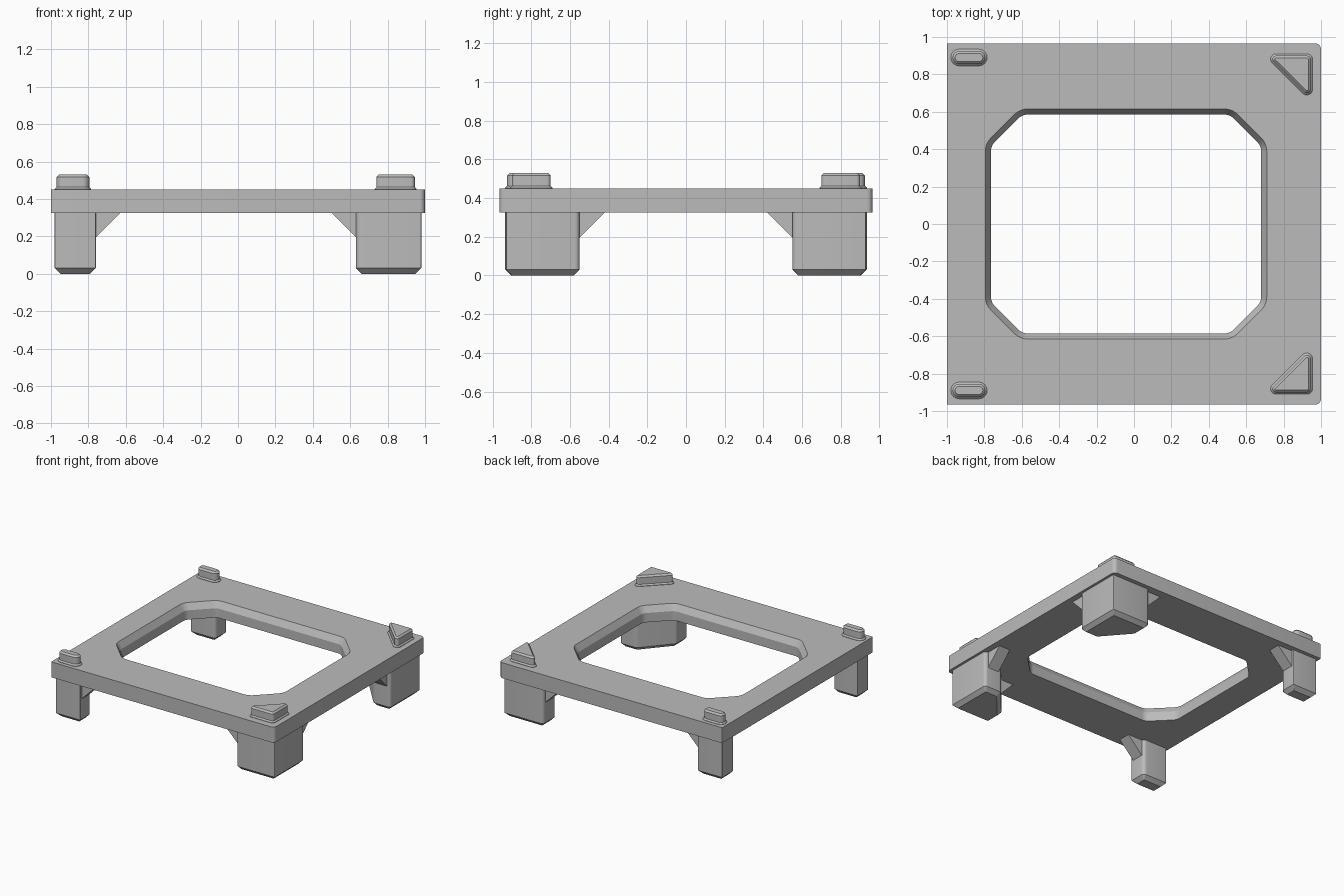
import bpy, bmesh
from math import tan, cos, sin, pi, radians
from mathutils import Vector

if "Cube" in bpy.data.objects:
    bpy.data.objects.remove(bpy.data.objects["Cube"], do_unlink=True)

grey = bpy.data.materials.new("mid_grey")
grey.use_nodes = True
GREY = (0.5, 0.5, 0.5, 1)
grey.diffuse_color = GREY
grey.node_tree.nodes["Principled BSDF"].inputs["Base Color"].default_value = GREY

BOTTOM, TOP = 0.325, 0.45


def outline(corners, inset, steps=6):
    """Rounded convex polygon from counter-clockwise (x, y, radius), shrunk by inset."""
    pts = [Vector(c[:2]) for c in corners]
    n, moved, result = len(pts), [], []
    for i, p in enumerate(pts):
        a, b = (p - pts[i - 1]).normalized(), (pts[(i + 1) % n] - p).normalized()
        na, nb = Vector((-a.y, a.x)), Vector((-b.y, b.x))
        moved.append((p + (na + nb) * inset / (1 + na.dot(nb)), a, b, na, nb))
    for (p, a, b, na, nb), c in zip(moved, corners):
        r = max(c[2] - inset, 0.003)
        turn = a.angle(b)
        centre = p - a * r * tan(turn / 2) + na * r
        for k in range(steps + 1):
            t = turn * k / steps
            result.append(centre - na * r * cos(t) + a * r * sin(t))
    return result


def finish(name, bm):
    bmesh.ops.recalc_face_normals(bm, faces=bm.faces)
    mesh = bpy.data.meshes.new(name)
    bm.to_mesh(mesh)
    bm.free()
    mesh.materials.append(grey)
    ob = bpy.data.objects.new(name, mesh)
    bpy.context.collection.objects.link(ob)
    return ob


def smooth(ob):
    bpy.ops.object.select_all(action="DESELECT")
    ob.select_set(True)
    bpy.context.view_layer.objects.active = ob
    bpy.ops.object.shade_smooth_by_angle(angle=radians(28))


def loft(name, corners, levels, side=1):
    """Stack inset outlines at the (height, inset) levels; side flips y."""
    bm = bmesh.new()
    rings = [[bm.verts.new((p.x, p.y * side, z)) for p in outline(corners, d)]
             for z, d in levels]
    n = len(rings[0])
    for low, high in zip(rings, rings[1:]):
        for i in range(n):
            j = (i + 1) % n
            bm.faces.new((low[i], low[j], high[j], high[i]))
    bm.faces.new(rings[0][::-1])
    bm.faces.new(rings[-1])
    return finish(name, bm)


def gusset(name, start, direction, width=0.1, size=0.13):
    """Triangular brace between a leg face and the plate underside."""
    start, d = Vector((*start, BOTTOM)), Vector((*direction, 0))
    across = Vector((-d.y, d.x, 0)) * width / 2
    bm = bmesh.new()
    ends = []
    for s in (-1, 1):
        p = start + across * s
        ends.append([bm.verts.new(v) for v in
                     (p - d * 0.02, p + d * size, p - Vector((0, 0, size)),
                      p - d * 0.02 - Vector((0, 0, size)))])
    bm.faces.new(ends[0])
    bm.faces.new(ends[1])
    for i in range(4):
        j = (i + 1) % 4
        bm.faces.new((ends[0][i], ends[0][j], ends[1][j], ends[1][i]))
    finish(name, bm)


# Plate with a bevelled eight-sided opening
plate = loft("plate", [(-1, -0.965, 0.003), (1, -0.965, 0.03), (1, 0.965, 0.03),
                       (-1, 0.965, 0.003)], [(BOTTOM, 0), (TOP, 0)])
opening = [(-0.61, -0.615, 0.1), (0.525, -0.615, 0.1), (0.71, -0.43, 0.1), (0.71, 0.43, 0.1),
           (0.525, 0.615, 0.1), (-0.61, 0.615, 0.1), (-0.795, 0.43, 0.1), (-0.795, -0.43, 0.1)]
cutter = loft("opening_cutter", opening, [(0.3, 0.03), (0.4, 0.03), (0.5, -0.03)])
cutter.hide_render = True
cut = plate.modifiers.new("opening", "BOOLEAN")
cut.operation, cut.object, cut.solver = "DIFFERENCE", cutter, "EXACT"
bpy.context.view_layer.objects.active = plate
bpy.ops.object.modifier_apply(modifier="opening")
bpy.data.objects.remove(cutter, do_unlink=True)
smooth(plate)

# Cross-sections of legs and pegs at the back corners
wide_leg = [(0.98, 0.93, 0.005), (0.63, 0.93, 0.03), (0.63, 0.78, 0.03),
            (0.83, 0.55, 0.03), (0.98, 0.55, 0.025)]
slim_leg = [(-0.98, 0.935, 0.005), (-0.98, 0.795, 0.005), (-0.76, 0.795, 0.03),
            (-0.76, 0.935, 0.005)]
wide_peg = [(0.945, 0.9, 0.02), (0.74, 0.9, 0.02), (0.74, 0.875, 0.015),
            (0.915, 0.7, 0.015), (0.945, 0.7, 0.02)]
slim_peg = [(-0.97, 0.925, 0.036), (-0.97, 0.855, 0.036), (-0.795, 0.855, 0.036),
            (-0.795, 0.925, 0.036)]
leg_levels = [(0, 0.03), (0.03, 0), (BOTTOM + 0.01, 0)]
peg_levels = [(TOP - 0.01, -0.01), (TOP + 0.003, -0.01), (TOP + 0.013, 0),
              (0.517, 0), (0.53, 0.013)]

for side, label in ((1, "back"), (-1, "front")):
    for part, shape, levels in (("wide_leg", wide_leg, leg_levels),
                                ("slim_leg", slim_leg, leg_levels),
                                ("wide_peg", wide_peg, peg_levels),
                                ("slim_peg", slim_peg, peg_levels)):
        smooth(loft(f"{label}_{part}", shape, levels, side))
    # Braces beside the legs
    gusset(f"{label}_slim_brace", (-0.76, side * 0.865), (1, 0))
    gusset(f"{label}_wide_brace_x", (0.63, side * 0.85), (-1, 0))
    gusset(f"{label}_wide_brace_y", (0.9, side * 0.55), (0, -side))
